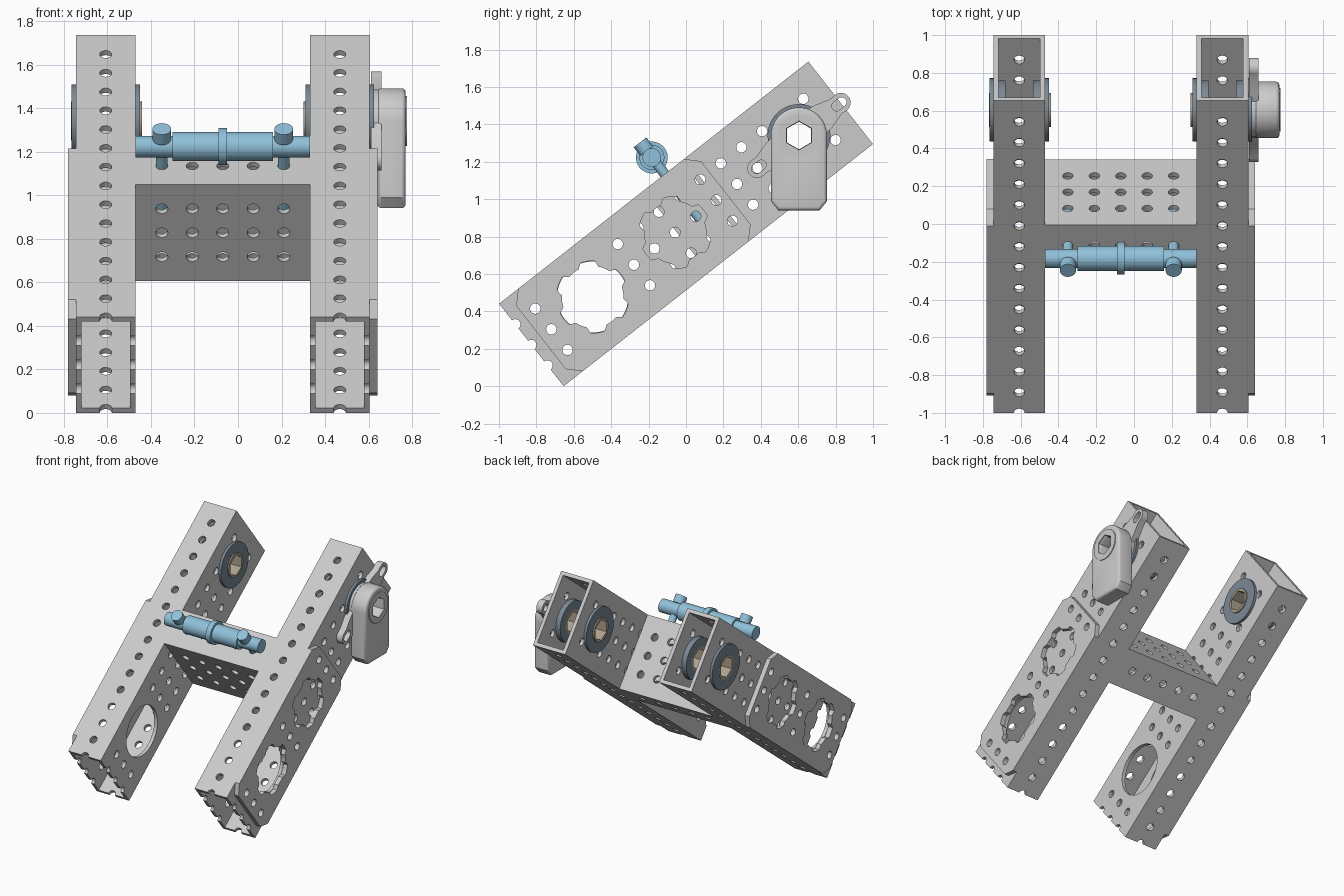
import bpy, bmesh
from math import sin, cos, pi, radians, hypot
from mathutils import Matrix, Vector

if "Cube" in bpy.data.objects:
    bpy.data.objects.remove(bpy.data.objects["Cube"])

A = radians(38.05)
X, Y, Z = Vector((1, 0, 0)), Vector((0, 1, 0)), Vector((0, 0, 1))
U, V = Vector((0, cos(A), sin(A))), Vector((0, -sin(A), cos(A)))
C = Vector((0, 0, 0.868))            # middle of the tilted frame
L, H, W, T = 1.05, 0.28, 0.275, 0.027  # half length, half height, width, wall
R, P = 0.028, 0.14                   # hole radius and pitch
HOLES_U = [0.906 - P * k for k in range(14)]
ROWS = (-P, 0, P)
BEAR_U, COG_U = 0.767, (-0.634, -0.074)


def material(name, rgb):
    m = bpy.data.materials.new(name)
    m.diffuse_color = (*rgb, 1)
    m.use_nodes = True
    m.node_tree.nodes["Principled BSDF"].inputs["Base Color"].default_value = m.diffuse_color
    return m


BLUE = material("blue", (0.28, 0.53, 0.70))
STEEL = material("steel", (0.20, 0.25, 0.30))
BRONZE = material("bronze", (0.42, 0.36, 0.27))


def circ(x, y, r, n=16, a0=0):
    return [(x + r * cos(a0 + 2 * pi * i / n), y + r * sin(a0 + 2 * pi * i / n)) for i in range(n)]


def rect(x0, x1, y0, y1):
    return [(x0, y0), (x1, y0), (x1, y1), (x0, y1)]


def slab(loops, ax, ay, origin, lo, hi, bevel=0):
    """Profile with holes in the ax/ay plane, extruded from lo to hi along ax x ay."""
    return loops, ax, ay, origin, lo, hi, bevel


def part(name, slabs, mat=None):
    out = bpy.data.meshes.new(name)
    total = bmesh.new()
    for loops, ax, ay, origin, lo, hi, bevel in slabs:
        cu = bpy.data.curves.new("tmp", 'CURVE')
        cu.dimensions, cu.fill_mode = '2D', 'BOTH'
        cu.extrude = (hi - lo) / 2 - bevel
        cu.bevel_depth, cu.bevel_resolution = bevel, 2
        for loop in loops:
            s = cu.splines.new('POLY')
            s.points.add(len(loop) - 1)
            for p, (x, y) in zip(s.points, loop):
                p.co = (x, y, 0, 1)
            s.use_cyclic_u = True
        tmp = bpy.data.objects.new("tmp", cu)
        bpy.context.collection.objects.link(tmp)
        me = bpy.data.meshes.new_from_object(tmp.evaluated_get(bpy.context.evaluated_depsgraph_get()))
        bpy.data.objects.remove(tmp)
        bpy.data.curves.remove(cu)
        az = ax.cross(ay)
        m = Matrix((ax, ay, az)).transposed().to_4x4()
        m.translation = origin + az * (lo + hi) / 2
        bm = bmesh.new()
        bm.from_mesh(me)
        bmesh.ops.remove_doubles(bm, verts=bm.verts, dist=1e-5)
        bmesh.ops.recalc_face_normals(bm, faces=bm.faces)
        bm.to_mesh(me)
        bm.free()
        me.transform(m)
        total.from_mesh(me)
        bpy.data.meshes.remove(me)
    total.to_mesh(out)
    total.free()
    out.materials.clear()
    if mat:
        out.materials.append(mat)
    ob = bpy.data.objects.new(name, out)
    bpy.context.collection.objects.link(ob)
    bpy.ops.object.select_all(action='DESELECT')
    ob.select_set(True)
    bpy.context.view_layer.objects.active = ob
    bpy.ops.object.shade_smooth_by_angle(angle=radians(35))
    return ob


def notched(half, rows):
    """Long wall outline with half holes along its lower end."""
    pts = [(L, half), (-L, half)]
    for v in sorted(rows, reverse=True):
        pts += [(-L + R * cos(a), v + R * sin(a)) for a in [pi / 2 - pi * i / 8 for i in range(9)]]
    return pts + [(-L, -half), (L, -half)]


# Two long rectangular tubes
side = [notched(H, ROWS), circ(COG_U[0], 0, 0.19, 40), circ(BEAR_U, 0, 0.157, 40)]
side += [circ(u, v, R) for u in HOLES_U for v in ROWS
         if hypot(u - COG_U[0], v) > 0.225 and hypot(u - BEAR_U, v) > 0.19]
cap = [notched(W / 2 - T, [0])] + [circ(u, 0, R) for u in HOLES_U]
TUBES = {"left": -0.745, "right": 0.33}
for name, x in TUBES.items():
    mid = C + X * (x + W / 2)
    part(name + "_tube",
         [slab(side, U, V, C, x, x + T), slab(side, U, V, C, x + W - T, x + W),
          slab(cap, U, -X, mid, H - T, H), slab(cap, U, -X, mid, -H, -H + T)])

# Outer plates with lobed openings
c = 0.065
plate = [[(-0.985 + c, H), (-0.985, H - c), (-0.985, -H + c), (-0.985 + c, -H),
          (0.27 - c, -H), (0.27, -H + c), (0.27, H - c), (0.27 - c, H)]]
for u0 in COG_U:
    cog = []
    for i in range(96):
        a = 2 * pi * i / 96
        r = 0.165 + 0.028 * min(1, max(0, 0.5 + 1.5 * cos(6 * a)))
        cog.append((u0 + r * cos(a), r * sin(a)))
    plate.append(cog)
plate += [circ(u, v, R) for u in (-0.914, -0.354, 0.206) for v in ROWS]
part("left_outer_plate", [slab(plate, U, V, C, -0.78, -0.745)])
part("right_outer_plate", [slab(plate, U, V, C, 0.605, 0.64)])

# Cross beam between the tubes
bx0, bx1, bu0, bu1 = -0.47, 0.33, -0.066, 0.214
xs = [-0.35, -0.21, -0.07, 0.07, 0.21]
broad = [rect(-H, H, bx0, bx1)] + [circ(v, x, R) for v in ROWS for x in xs]
narrow = [rect(bx0, bx1, bu0 + T, bu1 - T)] + [circ(x, 0.074, R) for x in xs]
part("cross_beam",
     [slab(broad, V, X, C, bu0, bu0 + T), slab(broad, V, X, C, bu1 - T, bu1),
      slab(narrow, X, U, C, H - T, H), slab(narrow, X, U, C, -H, -H + T)])

# Blue cross rod with collar, and two long bolts into the beam
rod = C + U * 0.075 + V * 0.392
part("cross_rod", [slab([circ(0, 0, r, 32)], U, V, rod, a, b) for r, a, b in
                   ((0.05, -0.47, 0.33), (0.067, -0.30, 0.16), (0.085, -0.09, -0.05))], BLUE)
for name, x in (("left_bolt", -0.35), ("right_bolt", 0.21)):
    o = C + U * 0.075 + X * x
    part(name, [slab([circ(0, 0, 0.027, 24)], U, -X, o, -0.06, 0.45),
                slab([circ(0, 0, 0.043, 24)], U, -X, o, 0.435, 0.495)], BLUE)

# Flanged bearings with hexagonal bores
axle = C + U * BEAR_U
hexagon = circ(0, 0, 0.077, 6, pi / 2)
bore = circ(0, 0, 0.09, 32)
for name, x, d, hub in (("left_outer", -0.745, -1, 0.022), ("left_inner", -0.47, 1, 0.03),
                        ("right_inner", 0.33, -1, 0.03), ("right_outer", 0.605, 1, 0.022)):
    def span(a, b):
        return sorted((x + d * a, x + d * b))
    part(name + "_bearing", [slab([circ(0, 0, 0.168, 40), bore], Y, Z, axle, *span(0, 0.02)),
                             slab([circ(0, 0, 0.156, 40), bore], Y, Z, axle, *span(-0.065, 0))], STEEL)
    part(name + "_bearing_race", [slab([bore, hexagon], Y, Z, axle, *span(-0.065, hub))], BRONZE)

# Slotted mounting ears behind the gear housing
ear = [(0.10, -0.085), (0.17, -0.075), (0.25, -0.05)]
ear += [(0.285 + 0.052 * cos(a), 0.052 * sin(a)) for a in [-pi / 2 + pi * i / 12 for i in range(13)]]
ear += [(0.25, 0.05), (0.17, 0.075), (0.10, 0.085)]
slot = [(0.255 + 0.026 * cos(a), 0.026 * sin(a)) for a in [pi / 2 + pi * i / 8 for i in range(9)]]
slot += [(0.29 + 0.026 * cos(a), 0.026 * sin(a)) for a in [-pi / 2 + pi * i / 8 for i in range(9)]]
part("mounting_ears", [slab([ear, slot], U, V, axle, 0.61, 0.66),
                       slab([ear, slot], -U, -V, axle, 0.61, 0.66),
                       slab([circ(0, 0, 0.145, 40), hexagon], Y, Z, axle, 0.625, 0.645)])

# Gear housing hanging straight down from the axle
b = 0.018
r = 0.15 - b
body = [(r * cos(a), r * sin(a)) for a in [pi * i / 24 for i in range(25)]]
body += [(-r, -0.345), (-r + 0.03, -0.4 + b), (r - 0.03, -0.4 + b), (r, -0.345)]
part("gear_housing", [slab([body, circ(0, 0, 0.077 + b, 6, pi / 2)], Y, Z, axle, 0.64, 0.77, b),
                      slab([circ(0, 0, 0.115, 40), hexagon], Y, Z, axle, 0.74, 0.776)])
